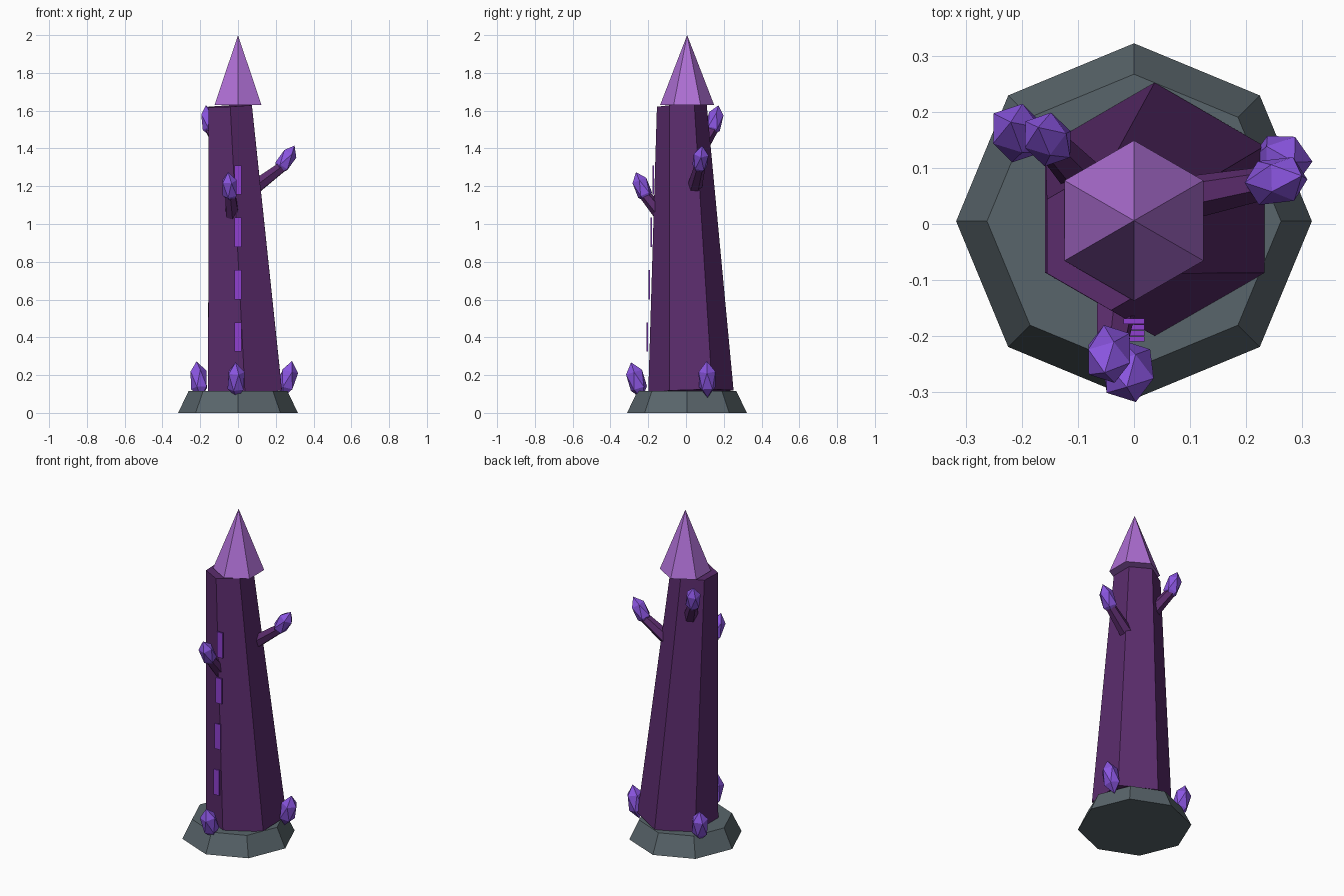
import bpy
import bmesh
from mathutils import Vector, Matrix

if "Cube" in bpy.data.objects:
    bpy.data.objects.remove(bpy.data.objects["Cube"], do_unlink=True)

UP = Vector((0, 0, 1))


def material(name, hex_code):
    """Flat material from an sRGB hex colour, stored as linear."""
    srgb = [int(hex_code[i:i + 2], 16) / 255 for i in (0, 2, 4)]
    color = [c / 12.92 if c <= 0.04045 else ((c + 0.055) / 1.055) ** 2.4 for c in srgb] + [1]
    mat = bpy.data.materials.new(name)
    mat.use_nodes = True
    mat.diffuse_color = color
    mat.node_tree.nodes["Principled BSDF"].inputs["Base Color"].default_value = color
    return mat


STONE = material("grey stone", "59656b")
WALL = material("dark purple wall", "5b2c6d")
ROOF = material("lilac roof", "ae6fd4")
CRYSTAL = material("violet crystal", "8a55e0")
WINDOW = material("bright purple window", "9040d0")


def finish(name, bm, mat):
    bmesh.ops.remove_doubles(bm, verts=bm.verts, dist=1e-5)
    bmesh.ops.recalc_face_normals(bm, faces=bm.faces)
    mesh = bpy.data.meshes.new(name)
    bm.to_mesh(mesh)
    bm.free()
    mesh.materials.append(mat)
    obj = bpy.data.objects.new(name, mesh)
    bpy.context.collection.objects.link(obj)
    return obj


def aligned(center, axis):
    return Matrix.Translation(center) @ UP.rotation_difference(axis).to_matrix().to_4x4()


def frustum(name, start, end, r_start, r_end, sides, mat):
    start, end = Vector(start), Vector(end)
    bm = bmesh.new()
    bmesh.ops.create_cone(bm, cap_ends=True, segments=sides, radius1=r_start, radius2=r_end,
                          depth=(end - start).length,
                          matrix=aligned((start + end) / 2, end - start))
    return finish(name, bm, mat)


def crystal(name, center, axis, radius, half_length):
    bm = bmesh.new()
    scale = Matrix.Diagonal((radius, radius, half_length, 1))
    bmesh.ops.create_icosphere(bm, subdivisions=1, radius=1,
                               matrix=aligned(Vector(center), Vector(axis)) @ scale)
    return finish(name, bm, CRYSTAL)


# Main body: stone plinth, leaning tower, pointed roof
frustum("stone_base", (0, 0.005, 0), (0, 0.005, 0.115), 0.317, 0.262, 8, STONE)
frustum("tower", (0.037, 0.026, 0.112), (-0.041, -0.022, 1.625), 0.226, 0.132, 6, WALL)
frustum("roof", (0, 0.006, 1.63), (0, 0.006, 2), 0.143, 0, 6, ROOF)

# Column of narrow windows following the front edge
for i in range(4):
    bm = bmesh.new()
    place = Matrix.Translation((0, -0.205 + 0.0105 * i, 0.402 + 0.277 * i))
    bmesh.ops.create_cube(bm, size=1, matrix=place @ Matrix.Diagonal((0.038, 0.0095, 0.155, 1)))
    finish(f"window_{i + 1}", bm, WINDOW)

# Crystals around the foot, leaning outward
for side, center, axis in (
        ("front", (-0.01, -0.262, 0.172), (-0.03, -0.3, 1)),
        ("left", (0.262, 0.112, 0.178), (0.25, -0.02, 1)),
        ("back_right", (-0.208, 0.162, 0.175), (-0.12, 0.2, 1))):
    crystal(f"foot_crystal_{side}", center, axis, 0.052, 0.1)

# Branches, each tipped with a crystal
for side, root, tip, axis in (
        ("front", (-0.03, -0.13, 1.05), (-0.04, -0.215, 1.15), (-0.1, -0.4, 1)),
        ("left", (0.09, 0.045, 1.195), (0.23, 0.072, 1.3), (0.6, 0.12, 1)),
        ("back_right", (-0.08, 0.07, 1.39), (-0.145, 0.14, 1.5), (-0.2, 0.25, 1))):
    frustum(f"branch_{side}", root, tip, 0.04, 0.03, 6, WALL)
    outward = Vector(axis).normalized()
    crystal(f"branch_crystal_{side}", Vector(tip) + outward * 0.045, outward, 0.046, 0.09)
